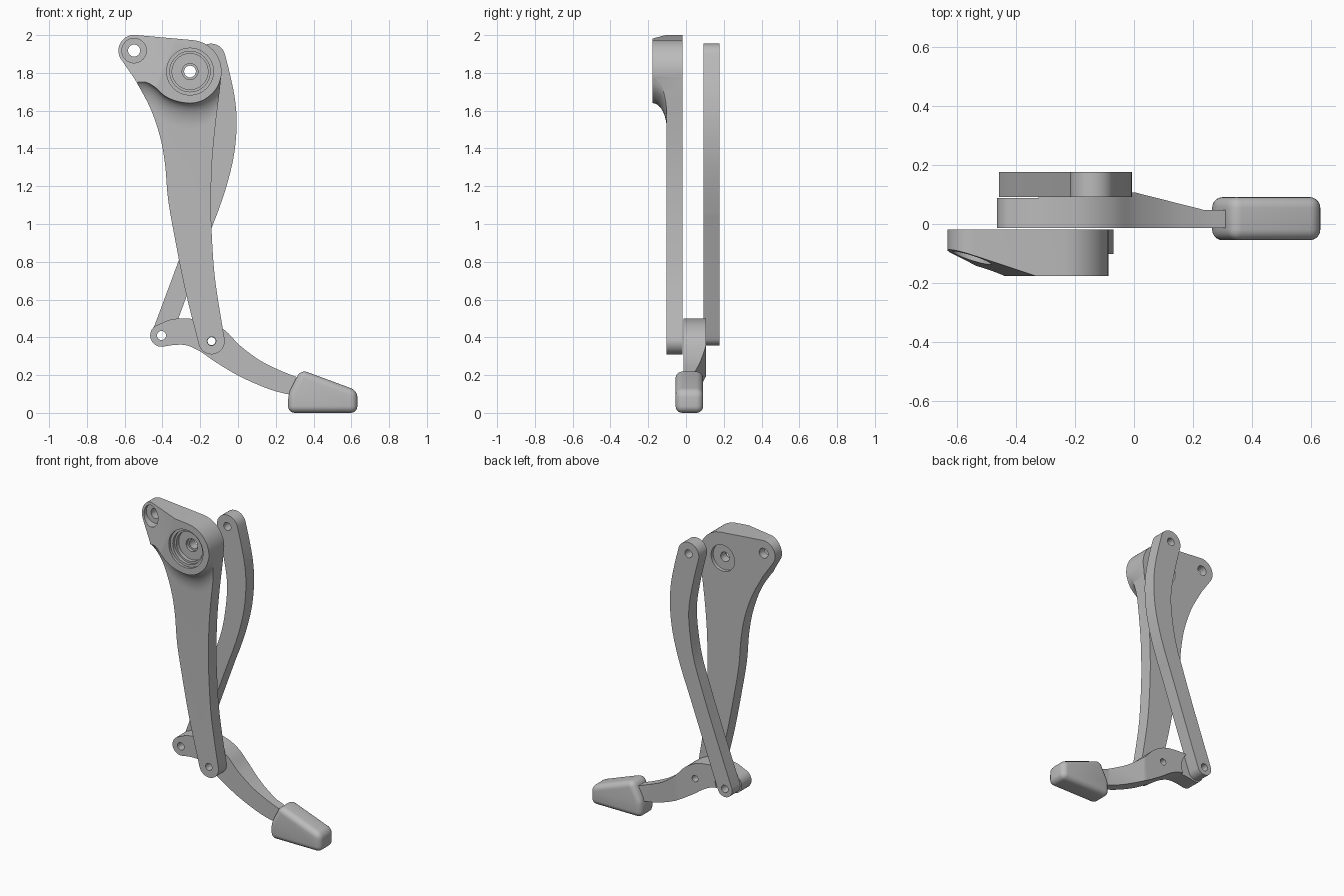
import bpy, bmesh, math
from mathutils import Vector

cube = bpy.data.objects.get("Cube")
if cube:
    bpy.data.objects.remove(cube, do_unlink=True)

grey = bpy.data.materials.new("plain_grey")
grey.use_nodes = True
grey.diffuse_color = (0.5, 0.5, 0.5, 1)
grey.node_tree.nodes["Principled BSDF"].inputs["Base Color"].default_value = (0.5, 0.5, 0.5, 1)


def arc(c, r, a0, a1, n=16):
    """Points on an arc, angles in degrees."""
    angles = [math.radians(a0 + (a1 - a0) * i / n) for i in range(n + 1)]
    return [(c[0] + r * math.cos(a), c[1] + r * math.sin(a)) for a in angles]


def spline(pts, n=5):
    """Smooth curve through the points."""
    p = [Vector(q) for q in pts]
    p = [2 * p[0] - p[1]] + p + [2 * p[-1] - p[-2]]
    out = []
    for a, b, c, d in zip(p, p[1:], p[2:], p[3:]):
        for i in range(n):
            t = i / n
            out.append(tuple(0.5 * (2 * b + (c - a) * t + (2 * a - 5 * b + 4 * c - d) * t * t
                                    + (3 * b - a - 3 * c + d) * t ** 3)))
    return out + [tuple(pts[-1])]


def join(*runs):
    """Chain runs into a closed outline, dropping shared points."""
    out = []
    for run in runs:
        for q in run:
            if not out or (Vector(q) - Vector(out[-1])).length > 1e-4:
                out.append(q)
    if (Vector(out[0]) - Vector(out[-1])).length < 1e-4:
        out.pop()
    return out


def finish(name, bm):
    bmesh.ops.recalc_face_normals(bm, faces=bm.faces)
    mesh = bpy.data.meshes.new(name)
    bm.to_mesh(mesh)
    bm.free()
    mesh.materials.append(grey)
    ob = bpy.data.objects.new(name, mesh)
    bpy.context.scene.collection.objects.link(ob)
    return ob


def loft(name, rings):
    """Solid through matching closed rings, capped at both ends."""
    bm = bmesh.new()
    loops = [[bm.verts.new(p) for p in ring] for ring in rings]
    for a, b in zip(loops, loops[1:]):
        for i in range(len(a)):
            j = (i + 1) % len(a)
            bm.faces.new((a[i], a[j], b[j], b[i]))
    bm.faces.new(loops[0])
    bm.faces.new(loops[-1])
    return finish(name, bm)


def plate(name, outline, y0, y1):
    return loft(name, [[(x, y, z) for x, z in outline] for y in (y0, y1)])


def apply_mods(ob):
    bpy.ops.object.select_all(action='DESELECT')
    bpy.context.view_layer.objects.active = ob
    ob.select_set(True)
    for m in list(ob.modifiers):
        bpy.ops.object.modifier_apply(modifier=m.name)


def cut(ob, cutter):
    cutter.hide_render = True
    m = ob.modifiers.new("cut", 'BOOLEAN')
    m.operation, m.solver, m.object = 'DIFFERENCE', 'EXACT', cutter
    apply_mods(ob)
    bpy.data.objects.remove(cutter, do_unlink=True)


def bore(ob, c, r, y0=-0.4, y1=0.4):
    cut(ob, plate("bore_cutter", arc(c, r, 0, 360, 40)[:-1], y0, y1))


def smooth(ob, angle=30):
    apply_mods(ob)
    bpy.ops.object.shade_smooth_by_angle(angle=math.radians(angle))


HUB, EAR = (-0.254, 1.807), (-0.55, 1.918)
PIVOT, REAR_PIVOT, BAR_TOP = (-0.14, 0.38), (-0.405, 0.41), (-0.142, 1.88)
FRONT, FACE, BACK = -0.177, -0.102, -0.018

# Front leg: full-depth outline, later thinned below the boss
foot = arc(PIVOT, 0.07, 195, 375)
hub = arc(HUB, 0.167, -12, 84.5)
ear = arc(EAR, 0.083, 84.5, 213)
right = spline([foot[-1], (-0.106, 0.6), (-0.127, 0.76), (-0.14, 0.97), (-0.143, 1.13),
                (-0.138, 1.315), (-0.122, 1.5), (-0.098, 1.7), hub[0]])
left = [ear[-1]] + spline([(-0.545, 1.765), (-0.466, 1.617), (-0.413, 1.463), (-0.386, 1.315),
                           (-0.37, 1.13), (-0.333, 0.918), (-0.28, 0.653), foot[0]])
leg = plate("front_leg", join(foot, right, hub, ear, left), FRONT, BACK)

# Concave fillet running under the boss
rim = spline([(-0.6, 1.785), (-0.545, 1.768), (-0.49, 1.757), (-0.44, 1.725), (-0.39, 1.68),
              (-0.33, 1.652), (-0.254, 1.64), (-0.19, 1.653), (-0.14, 1.688), (-0.107, 1.73),
              (-0.085, 1.79), (-0.05, 1.86)], 4)
fillet = arc((0, 0), 1, 90, 0, 10)
cut(leg, loft("fillet_cutter", [
    [(x, -0.3, z)] + [(x, FRONT + (FACE - FRONT) * u, z - 0.14 * (1 - v)) for u, v in fillet]
    + [(x, FACE, -0.5), (x, -0.3, -0.5)] for x, z in rim]))

# Sloped face on the ear
normal = Vector((-0.32, -1, 0.13)).normalized()
bm = bmesh.new()
bmesh.ops.create_cube(bm, size=2)
turn = normal.to_track_quat('Z', 'Y').to_matrix()
for v in bm.verts:
    v.co = turn @ v.co + Vector((-0.33, FRONT, 1.985)) + normal
cut(leg, finish("slope_cutter", bm))

# Stepped bearing seat, ear counterbore, back recess and pivot hole
for r, y in ((0.124, -0.16), (0.107, -0.14), (0.095, -0.115), (0.042, -0.095)):
    bore(leg, HUB, r, -0.4, y)
bore(leg, HUB, 0.085, -0.04, 0.4)
bore(leg, HUB, 0.031)
bore(leg, EAR, 0.065, -0.4, -0.07)
bore(leg, EAR, 0.032)
bore(leg, PIVOT, 0.023)
smooth(leg)

# Rear bar
low = arc(REAR_PIVOT, 0.053, 160, 340)
top = arc(BAR_TOP, 0.075, 15, 190)
outer = spline([low[-1], (-0.275, 0.61), (-0.143, 0.97), (-0.106, 1.066), (-0.058, 1.21),
                (-0.021, 1.368), (-0.007, 1.527), (-0.016, 1.66), (-0.042, 1.79), top[0]])
inner = spline([top[-1], (-0.175, 1.7), (-0.145, 1.527), (-0.15, 1.38), (-0.18, 1.2),
                (-0.235, 1.03), (-0.312, 0.812), low[0]])
bar = plate("rear_bar", join(low, outer, top, inner), 0.092, 0.177)
bore(bar, BAR_TOP, 0.026)
bore(bar, REAR_PIVOT, 0.024)
smooth(bar)

# Foot link
end = arc(REAR_PIVOT, 0.06, 105, 285)
under = spline([end[-1], (-0.333, 0.36), (-0.27, 0.357), (-0.2, 0.325), (-0.12, 0.27),
                (0.01, 0.193), (0.17, 0.124), (0.31, 0.088)])
over = spline([(0.31, 0.19), (0.222, 0.225), (0.116, 0.278), (0.01, 0.357), (-0.069, 0.437),
               (-0.16, 0.485), (-0.28, 0.5), (-0.36, 0.493), end[0]])
link = plate("foot_link", join(end, under, over), -0.014, 0.107)
bore(link, REAR_PIVOT, 0.12, 0.088, 0.4)
taper = [(0, 0.108), (0.24, 0.047), (0.5, 0.047), (0.5, 0.3), (0, 0.3)]
cut(link, loft("taper_cutter", [[(x, y, z) for x, y in taper] for z in (-0.3, 0.9)]))
bore(link, REAR_PIVOT, 0.024)
bore(link, PIVOT, 0.021)
smooth(link)

# Rounded toe pad
pad = plate("toe_pad", [(0.265, 0), (0.632, 0), (0.632, 0.118), (0.332, 0.229), (0.265, 0.1)],
            -0.055, 0.091)
bevel = pad.modifiers.new("round", 'BEVEL')
bevel.width, bevel.segments, bevel.limit_method = 0.036, 6, 'NONE'
smooth(pad, 40)
